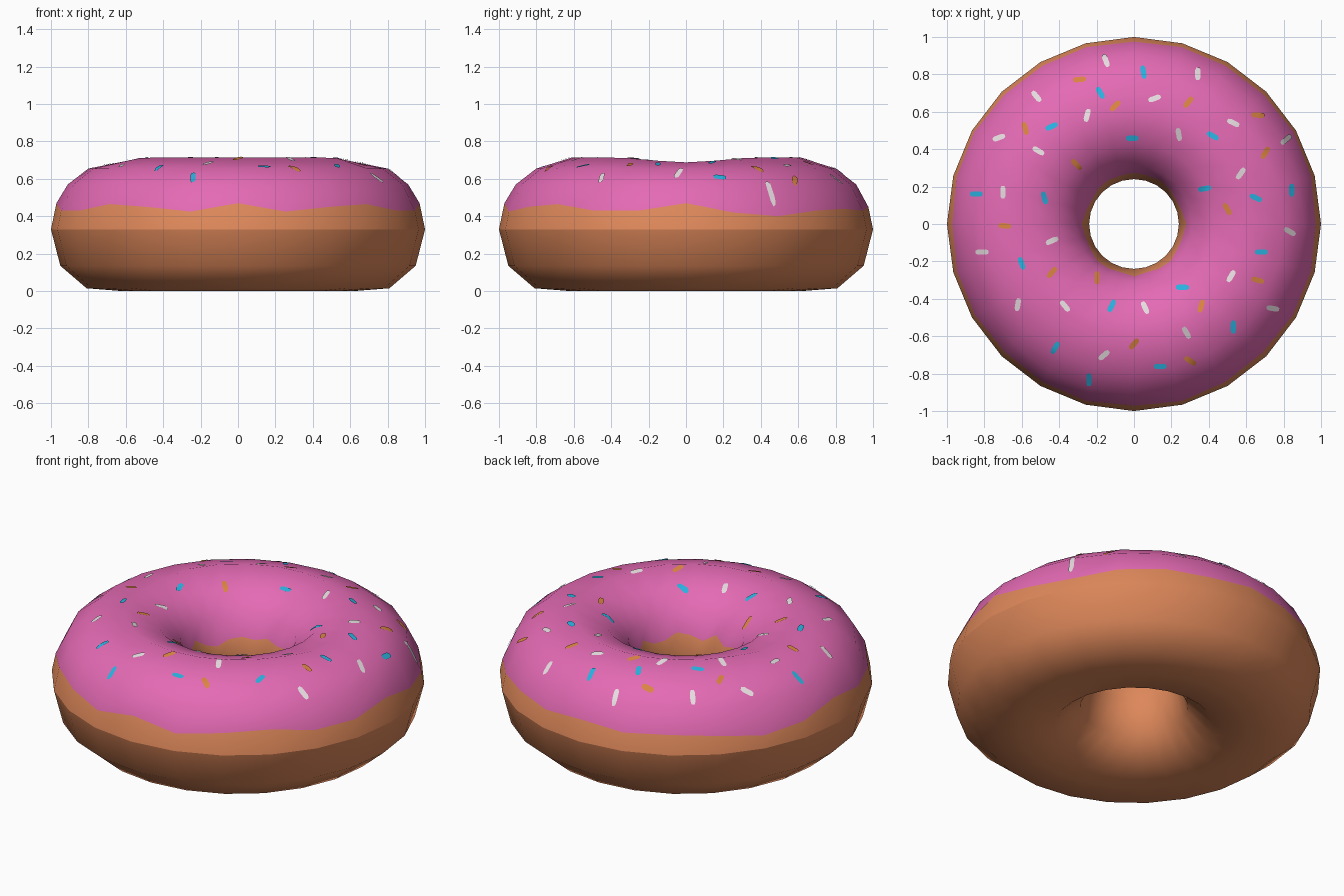
import bpy, bmesh, math
from mathutils import Vector
from mathutils.bvhtree import BVHTree

if "Cube" in bpy.data.objects:
    bpy.data.objects.remove(bpy.data.objects["Cube"])

def srgb(r, g, b):
    return [((c / 255 + 0.055) / 1.055) ** 2.4 for c in (r, g, b)] + [1.0]

def material(name, rgb):
    m = bpy.data.materials.new(name)
    m.diffuse_color = srgb(*rgb)
    m.use_nodes = True
    m.node_tree.nodes["Principled BSDF"].inputs["Base Color"].default_value = m.diffuse_color
    return m

dough = material("dough brown", (222, 136, 90))
pink = material("icing pink", (228, 106, 180))
white = material("sprinkle white", (232, 222, 226))
blue = material("sprinkle blue", (42, 178, 224))
orange = material("sprinkle orange", (218, 132, 66))

def finish(bm, name, mats):
    me = bpy.data.meshes.new(name)
    bm.to_mesh(me)
    for m in mats:
        me.materials.append(m)
    ob = bpy.data.objects.new(name, me)
    bpy.context.collection.objects.link(ob)
    return ob

# Ring body: a closed profile swept round 24 sides, with a wavy icing edge
SIDES = 24
EDGE = [.47, .425, .45, .465, .43, .43, .47, .42, .40, .43, .44, .43, .45]  # front to back

def profile(i, angle):
    w = EDGE[min(i, SIDES - i)]
    top = 0.714 - 0.026 * max(0, math.cos(2 * angle)) ** 3
    outer = 1 - 0.025 * (w - 0.33) / 0.12
    inner = 0.24 + 0.04 * (w - 0.33) / 0.14
    return [(.62, 0), (.81, .015), (.95, .135), (1.0, .33), (outer, w),
            (.91, .57), (.80, .655), (.61, top), (.43, .655), (.31, .55),
            (inner, w), (.24, .33), (.29, .14), (.43, .015)]

bm = bmesh.new()
rings = []
for i in range(SIDES):
    a = -math.pi / 2 + i * math.tau / SIDES
    rings.append([bm.verts.new((r * math.cos(a), r * math.sin(a), z))
                  for r, z in profile(i, a)])
n = len(rings[0])
for i in range(SIDES):
    p, q = rings[i], rings[(i + 1) % SIDES]
    for j in range(n):
        k = (j + 1) % n
        f = bm.faces.new((p[j], q[j], q[k], p[k]))
        f.smooth = True
        f.material_index = 1 if 4 <= j < 10 else 0   # icing lies above the edge
    bm.edges.get((p[3], q[3])).smooth = False        # crease round the waist
bmesh.ops.recalc_face_normals(bm, faces=bm.faces)
tree = BVHTree.FromBMesh(bm)
finish(bm, "iced_ring", [dough, pink])
bm.free()

# Sprinkles: thin strips laid on the icing, given as (x, y, heading)
WHITE = [(-.15, .87, 110), (.34, .80, 90), (-.52, .68, 130), (.11, .67, 20),
         (-.72, .46, 20), (-.25, .58, 75), (-.51, .39, 150), (.24, .48, 100),
         (.53, .54, 155), (.81, .45, 40), (.57, .27, 55), (.83, -.04, 150),
         (-.70, .17, 90), (-.44, -.09, 25), (-.81, -.15, 0), (-.62, -.43, 80),
         (-.37, -.44, 130), (.06, -.45, 115), (.52, -.28, 60), (.28, -.58, 120),
         (-.16, -.70, 40), (.74, -.45, 170)]
BLUE = [(.05, .81, 100), (-.18, .70, 120), (-.44, .52, 25), (-.01, .46, 0),
        (.42, .47, 150), (.38, .19, 10), (.65, .14, 155), (.84, .18, 90),
        (-.48, .14, 105), (-.84, .16, 0), (.68, -.15, 0), (-.60, -.21, 110),
        (.26, -.34, 0), (-.12, -.44, 65), (.53, -.55, 90), (-.42, -.66, 60),
        (-.24, -.83, 90), (.14, -.76, 0)]
ORANGE = [(-.29, .77, 5), (-.10, .63, 45), (.29, .65, 50), (-.58, .51, 105),
          (.66, .58, 175), (.70, .38, 60), (-.31, .32, 135), (.50, .08, 120),
          (-.69, -.01, 175), (-.44, -.26, 50), (-.20, -.29, 90),
          (.66, -.30, 165), (.36, -.44, 75), (0, -.64, 50), (.30, -.73, 150)]

def sprinkles(name, spots, mat):
    bm = bmesh.new()
    for x, y, deg in spots:
        a = math.radians(deg)
        along = Vector((math.cos(a), math.sin(a), 0))
        side = Vector((-along.y, along.x, 0))
        rows = []
        for u, w in ((-.034, .008), (-.02, .014), (0, .014), (.02, .014), (.034, .008)):
            row = []
            for s in (-w, w):
                p = Vector((x, y, 2)) + along * u + side * s
                hit, normal, _, _ = tree.ray_cast(p, Vector((0, 0, -1)))
                row.append(bm.verts.new(hit + normal * 0.005))
            rows.append(row)
        for (b, c), (d, e) in zip(rows, rows[1:]):
            bm.faces.new((b, d, e, c)).smooth = True
    finish(bm, name, [mat])
    bm.free()

sprinkles("white_sprinkles", WHITE, white)
sprinkles("blue_sprinkles", BLUE, blue)
sprinkles("orange_sprinkles", ORANGE, orange)
